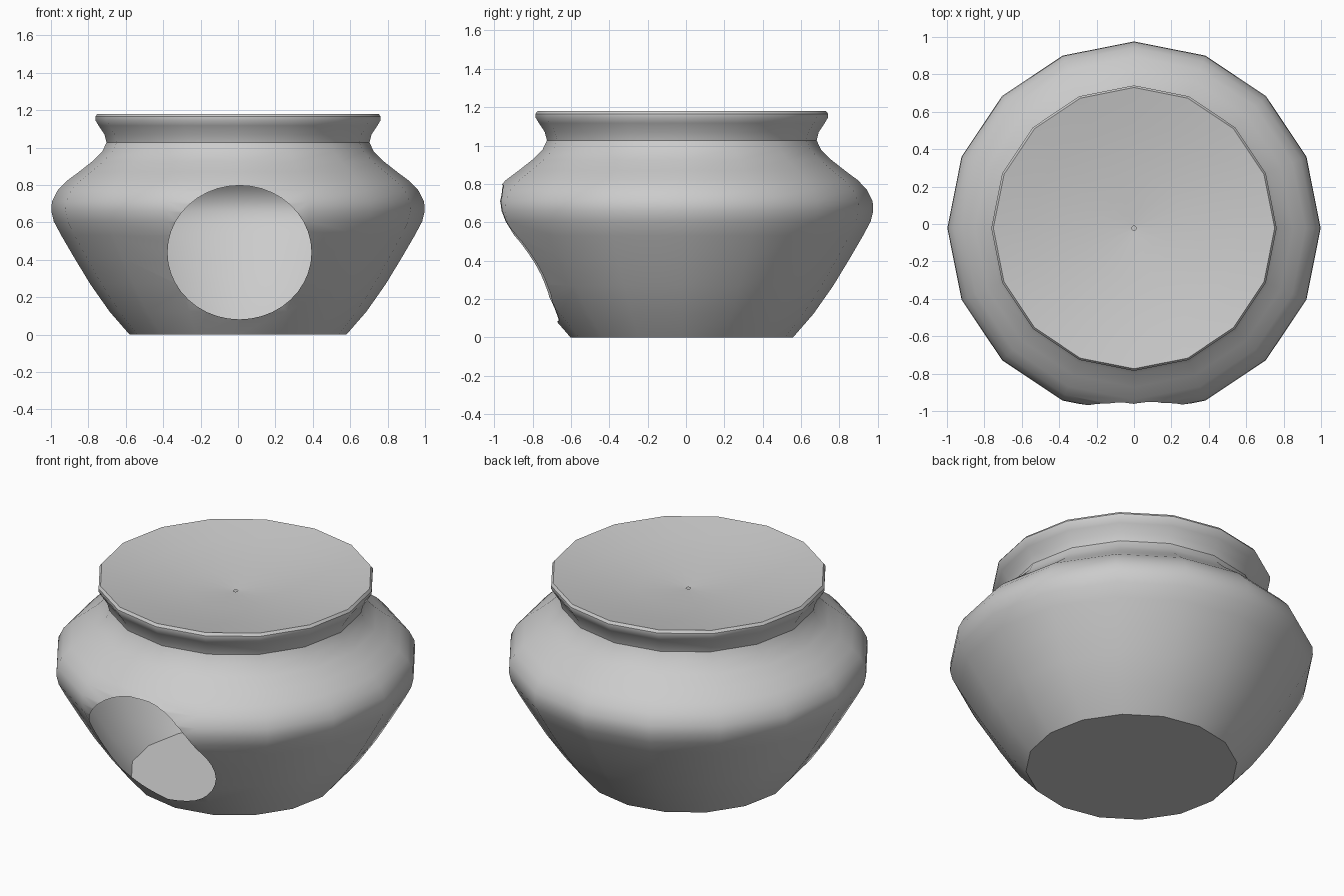
import bpy, bmesh, math

if "Cube" in bpy.data.objects:
    bpy.data.objects.remove(bpy.data.objects["Cube"])

CY = -0.022          # lathe axis offset in y
SIDES = 16

grey = bpy.data.materials.new("plain grey")
grey.diffuse_color = (0.6, 0.6, 0.6, 1)
grey.use_nodes = True
grey.node_tree.nodes["Principled BSDF"].inputs["Base Color"].default_value = grey.diffuse_color

# Profile from base, over belly, neck and rim, into the shallow dished top
profile = [(0.58, 0), (0.687, 0.123), (0.79, 0.27), (0.875, 0.41), (0.945, 0.53),
           (0.985, 0.605), (0.998, 0.66), (0.995, 0.71), (0.965, 0.77), (0.917, 0.82),
           (0.85, 0.87), (0.78, 0.925), (0.725, 0.98), (0.703, 1.027), (0.714, 1.07),
           (0.745, 1.117), (0.763, 1.147), (0.763, 1.165), (0.752, 1.18),
           (0.55, 1.143), (0.28, 1.107), (0.012, 1.09)]


def make_object(name, bm):
    bmesh.ops.recalc_face_normals(bm, faces=bm.faces)
    mesh = bpy.data.meshes.new(name)
    bm.to_mesh(mesh)
    bm.free()
    obj = bpy.data.objects.new(name, mesh)
    bpy.context.collection.objects.link(obj)
    return obj


def loft(rings):
    """Closed skin through rings of points, capped at both ends."""
    bm = bmesh.new()
    vs = [[bm.verts.new(p) for p in ring] for ring in rings]
    n = len(vs[0])
    for a, b in zip(vs, vs[1:]):
        for i in range(n):
            j = (i + 1) % n
            bm.faces.new((a[i], a[j], b[j], b[i]))
    bm.faces.new(vs[0])
    bm.faces.new(vs[-1])
    return bm


def circle(n):
    return [(math.cos(2 * math.pi * i / n), math.sin(2 * math.pi * i / n)) for i in range(n)]


# Pot body
pot = make_object("pot", loft([[(r * c, CY + r * s, z) for c, s in circle(SIDES)]
                               for r, z in profile]))
pot.data.materials.append(grey)

# Round front opening cutter
HX, HZ, RX, RZ = 0.008, 0.439, 0.385, 0.358
cutter = make_object("opening_cutter", loft([[(HX + RX * c, y, HZ + RZ * s) for c, s in circle(40)]
                                             for y in (-1.4, -0.5)]))
cutter.hide_render = True

bpy.context.view_layer.objects.active = pot
pot.select_set(True)
mod = pot.modifiers.new("opening", 'BOOLEAN')
mod.operation = 'DIFFERENCE'
mod.solver = 'EXACT'
mod.object = cutter
bpy.ops.object.modifier_apply(modifier=mod.name)
bpy.data.objects.remove(cutter)

# Remove the tunnel and the pinhole cap, leaving a hollow thin shell
bm = bmesh.new()
bm.from_mesh(pot.data)


def on_opening(co):
    return co.y < -0.4 and abs(math.hypot((co.x - HX) / RX, (co.z - HZ) / RZ) - 1) < 0.008


doomed = [f for f in bm.faces
          if all(on_opening(v.co) for v in f.verts)
          or all(math.hypot(v.co.x, v.co.y - CY) < 0.02 for v in f.verts)]
bmesh.ops.delete(bm, geom=doomed, context='FACES')
bm.to_mesh(pot.data)
bm.free()

bpy.ops.object.shade_smooth_by_angle(angle=math.radians(35))
